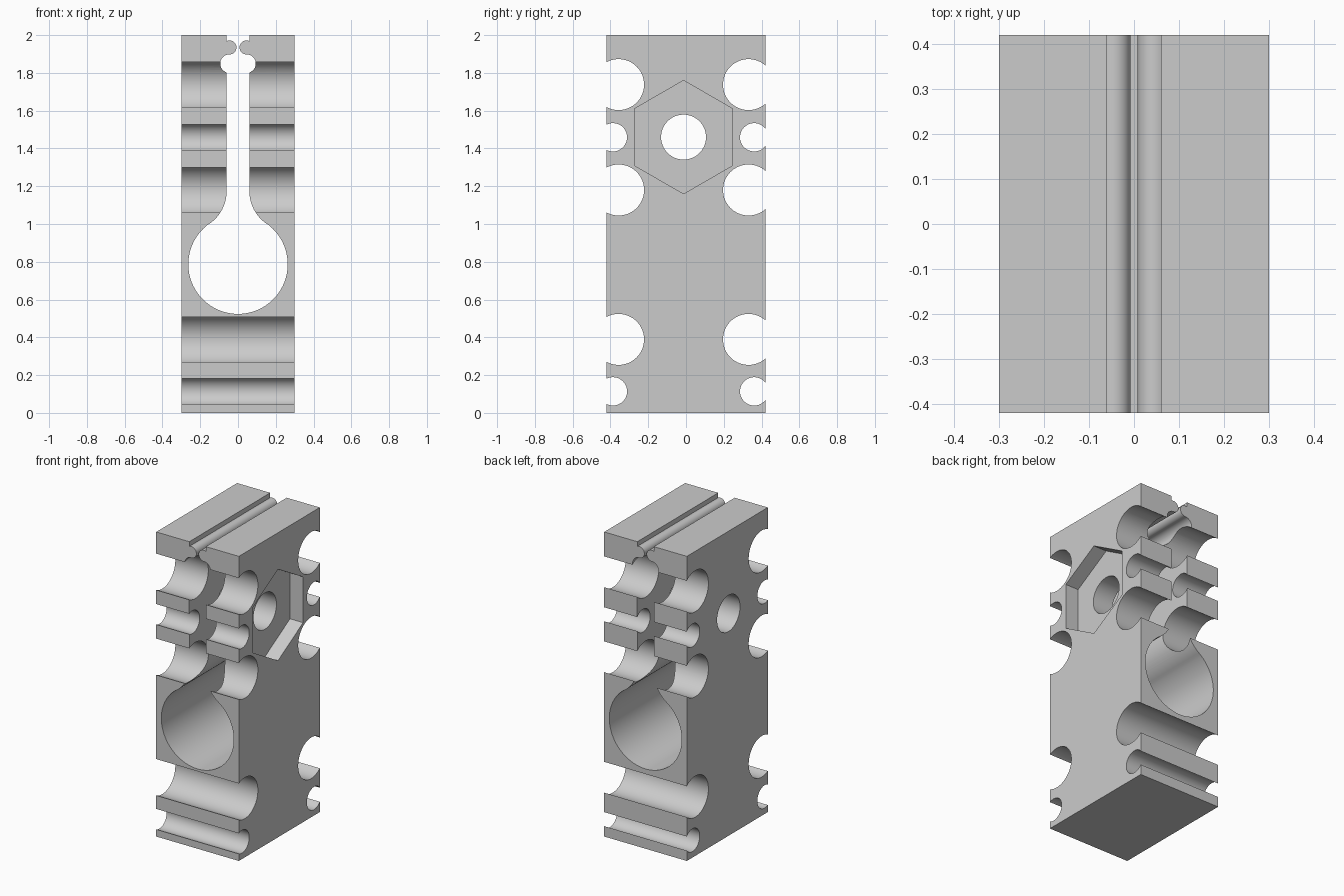
import bpy, bmesh
from math import cos, sin, radians
from mathutils import Vector

cube = bpy.data.objects.get("Cube")
if cube:
    bpy.data.objects.remove(cube)

grey = bpy.data.materials.new("light grey plastic")
grey.use_nodes = True
grey.diffuse_color = (0.6, 0.6, 0.6, 1)
grey.node_tree.nodes["Principled BSDF"].inputs["Base Color"].default_value = (0.6, 0.6, 0.6, 1)


def arc(cx, cz, r, start, end, steps):
    """Points on a circular arc, both ends included."""
    angles = [radians(start + (end - start) * i / steps) for i in range(steps + 1)]
    return [(cx + r * cos(a), cz + r * sin(a)) for a in angles]


def prism(name, points, to_3d, low, high):
    """Extrude a closed 2D profile from low to high."""
    bm = bmesh.new()
    face = bm.faces.new([bm.verts.new(to_3d(u, v, low)) for u, v in points])
    result = bmesh.ops.extrude_face_region(bm, geom=[face])
    top = [g for g in result["geom"] if isinstance(g, bmesh.types.BMVert)]
    bmesh.ops.translate(bm, verts=top, vec=Vector(to_3d(0, 0, high)) - Vector(to_3d(0, 0, low)))
    bmesh.ops.recalc_face_normals(bm, faces=bm.faces)
    mesh = bpy.data.meshes.new(name)
    bm.to_mesh(mesh)
    bm.free()
    mesh.materials.append(grey)
    obj = bpy.data.objects.new(name, mesh)
    bpy.context.collection.objects.link(obj)
    return obj


def along_y(u, v, d):
    return (u, d, v)


def along_x(u, v, d):
    return (d, u, v)


# Half of the clamp slot: latch bead, groove, flared throat, round bore
half = [(0.06, 2)]
half += arc(0.045, 1.935, 0.037, 66, 270, 24)
half += arc(0.045, 1.849, 0.049, 90, -72, 24)[1:]
half += arc(0.269, 1.174, 0.209, 180, 235.2, 16)
half += arc(0, 0.787, 0.263, 55.2, -90, 48)[1:]
mirrored = [(-x, z) for x, z in reversed(half[:-1])]
body = prism("clamp_block", [(0.3, 0), (0.3, 2)] + half + mirrored + [(-0.3, 2), (-0.3, 0)],
             along_y, -0.42, 0.42)


def cut(y, z, r, steps=64, start=0, low=-0.5):
    """Cut a hole along x through the block."""
    cutter = prism("cutter", arc(y, z, r, start, start + 360, steps)[:-1], along_x, low, 0.5)
    cutter.hide_render = True
    mod = body.modifiers.new("cut", 'BOOLEAN')
    mod.operation = 'DIFFERENCE'
    mod.solver = 'EXACT'
    mod.object = cutter
    bpy.context.view_layer.objects.active = body
    bpy.ops.object.modifier_apply(modifier=mod.name)
    bpy.data.objects.remove(cutter)


# Side channels on the front and back
middle = -0.013
for side in (-1, 1):
    for z in (1.738, 1.18, 0.389):
        cut(middle + side * 0.344, z, 0.135)
    for z in (1.459, 0.114):
        cut(middle + side * 0.374, z, 0.075)

# Bolt hole and hexagonal nut pocket
cut(middle, 1.46, 0.119)
cut(middle, 1.46, 0.3, steps=6, start=90, low=0.205)

bpy.ops.object.select_all(action='DESELECT')
body.select_set(True)
bpy.context.view_layer.objects.active = body
bpy.ops.object.shade_smooth_by_angle(angle=radians(25))
